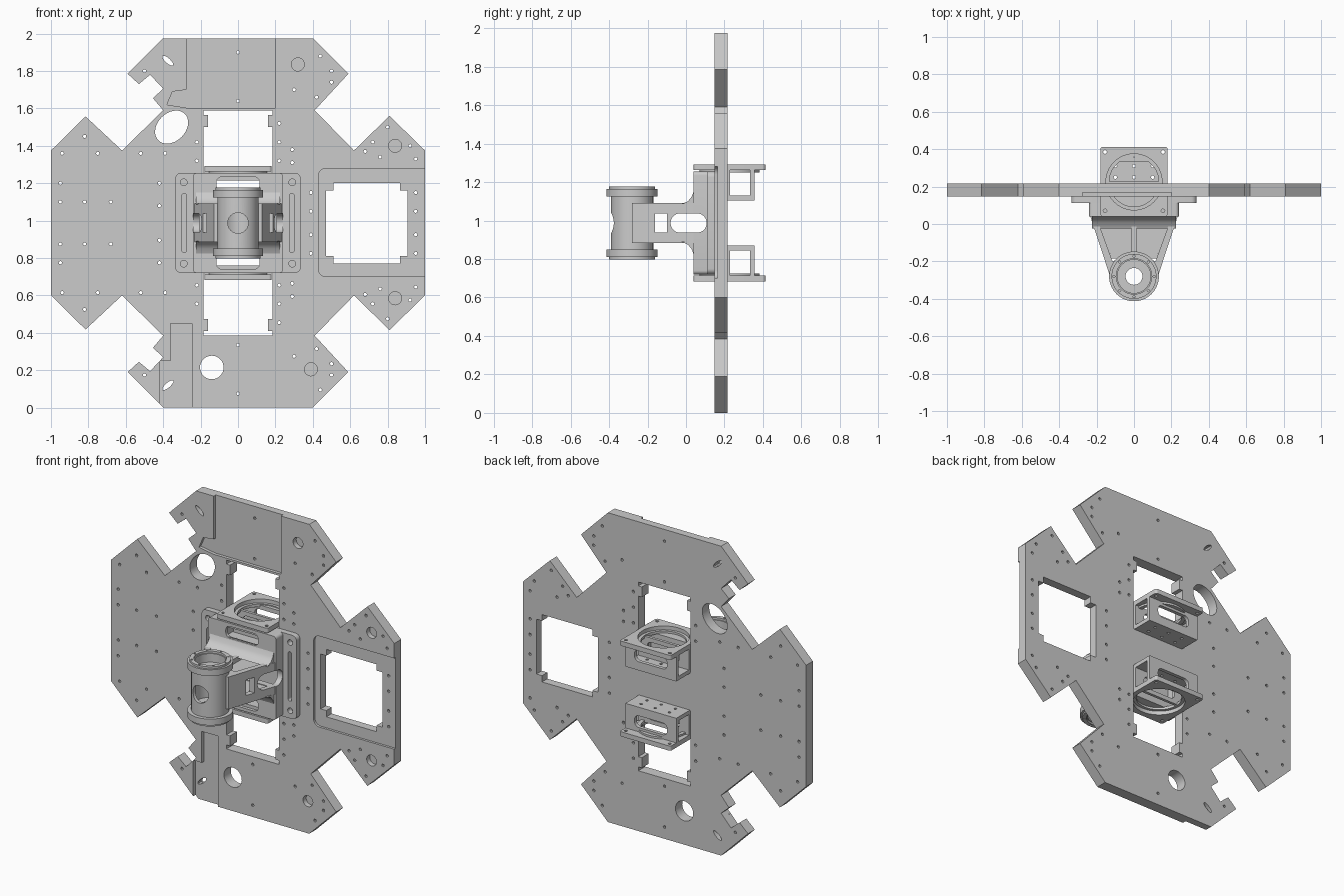
import bpy, bmesh
from math import sin, cos, pi, radians

if "Cube" in bpy.data.objects:
    bpy.data.objects.remove(bpy.data.objects["Cube"])

ZM = 1.975                      # upper and lower halves mirror as z -> ZM - z
MID = ZM / 2


def circle(u, v, r, n=12, r2=None, tilt=0):
    r2 = r2 or r
    pts = []
    for i in range(n):
        a, b = r * cos(2 * pi * i / n), r2 * sin(2 * pi * i / n)
        pts.append((u + a * cos(tilt) - b * sin(tilt), v + a * sin(tilt) + b * cos(tilt)))
    return pts


def rrect(u0, u1, v0, v1, r, n=5):
    pts = []
    for k, (cu, cv) in enumerate([(u1 - r, v1 - r), (u0 + r, v1 - r), (u0 + r, v0 + r), (u1 - r, v0 + r)]):
        for i in range(n + 1):
            a = pi / 2 * (k + i / n)
            pts.append((cu + r * cos(a), cv + r * sin(a)))
    return pts


def box(u0, u1, v0, v1):
    return [(u0, v0), (u1, v0), (u1, v1), (u0, v1)]


def flip(pts):
    return [(u, ZM - v) for u, v in pts]


def slab(name, axis, a, b, *loops):
    """Extrude an outline with holes along an axis, from a to b."""
    cu = bpy.data.curves.new(name, 'CURVE')
    cu.dimensions, cu.fill_mode, cu.extrude = '2D', 'BOTH', (b - a) / 2
    for loop in loops:
        sp = cu.splines.new('POLY')
        sp.points.add(len(loop) - 1)
        for p, (u, v) in zip(sp.points, loop):
            p.co = (u, v, 0, 1)
        sp.use_cyclic_u = True
    tmp = bpy.data.objects.new(name + "_curve", cu)
    bpy.context.collection.objects.link(tmp)
    dg = bpy.context.evaluated_depsgraph_get()
    me = bpy.data.meshes.new_from_object(tmp.evaluated_get(dg))
    bpy.data.objects.remove(tmp)
    bm = bmesh.new()
    bm.from_mesh(me)
    for vt in bm.verts:
        u, v, w = vt.co
        w += (a + b) / 2
        vt.co = {'x': (w, u, v), 'y': (u, w, v), 'z': (u, v, w)}[axis]
    bmesh.ops.remove_doubles(bm, verts=bm.verts, dist=1e-5)
    bmesh.ops.recalc_face_normals(bm, faces=bm.faces)
    bm.to_mesh(me)
    bm.free()
    ob = bpy.data.objects.new(name, me)
    bpy.context.collection.objects.link(ob)
    return ob


def cut(ob, *cutters):
    for c in cutters:
        m = ob.modifiers.new("cut", 'BOOLEAN')
        m.operation, m.solver, m.object = 'DIFFERENCE', 'EXACT', c
        dg = bpy.context.evaluated_depsgraph_get()
        me = bpy.data.meshes.new_from_object(ob.evaluated_get(dg))
        ob.modifiers.clear()
        ob.data = me
    for c in cutters:
        bpy.data.objects.remove(c)
    return ob


def mirror_z(ob):
    me = ob.data.copy()
    for v in me.vertices:
        v.co.z = ZM - v.co.z
    me.flip_normals()
    lower = bpy.data.objects.new(ob.name.replace("upper", "lower"), me)
    bpy.context.collection.objects.link(lower)


# Main plate outline: right half is symmetric, left half has corner notches
right_top = [(.40, ZM), (.59, 1.785), (.41, 1.59), (.62, 1.375), (.81, 1.56), (1, 1.375)]
left_top = [(-1, 1.375), (-.815, 1.557), (-.62, 1.375), (-.40, 1.59), (-.455, 1.655), (-.40, 1.705),
            (-.47, 1.78), (-.53, 1.73), (-.59, 1.785), (-.40, ZM)]
outline = right_top + flip(right_top)[::-1] + flip(left_top)[::-1] + left_top

# Large openings in the plate
opening = [(-.185, 1.11), (.185, 1.11), (.185, 1.50), (.16, 1.50), (.16, 1.565), (.185, 1.565), (.185, 1.59),
           (-.185, 1.59), (-.185, 1.565), (-.16, 1.565), (-.16, 1.50), (-.185, 1.50)]
x0, x1, z0, z1, t = .47, .905, .77, 1.20, .04
window = [(x0 + t, z0), (x1 - t, z0), (x1 - t, z0 + t), (x1, z0 + t), (x1, z1 - t), (x1 - t, z1 - t),
          (x1 - t, z1), (x0 + t, z1), (x0 + t, z1 - t), (x0, z1 - t), (x0, z0 + t), (x0 + t, z0 + t)]
loops = [outline, opening, flip(opening), window,
         circle(-.355, 1.50, .10, 36, .075, radians(45)), circle(-.14, .215, .063, 32),
         circle(-.375, 1.855, .038, 12, .013, radians(-42)), circle(-.375, .12, .038, 12, .013, radians(40))]

# Small screw holes, mirrored top to bottom
upper_holes = [(-.94, 1.36), (-.82, 1.45), (-.75, 1.36), (-.95, 1.2), (-.95, 1.1), (-.82, 1.1), (-.68, 1.1),
               (-.22, 1.32), (.22, 1.32), (-.22, 1.42), (.22, 1.42), (.22, 1.52), (.29, 1.31), (.29, 1.38),
               (0, 1.64), (0, 1.9), (.44, 1.88), (.5, 1.80), (.5, 1.74), (.42, 1.66), (.3, 1.7),
               (.80, 1.5), (.72, 1.42), (.92, 1.4), (.95, 1.33), (.76, 1.34), (.68, 1.37),
               (.95, 1.15), (.95, 1.05), (.39, 1.15), (.39, 1.05), (-.42, 1.2), (-.42, 1.08), (-.5, 1.80),
               (-.39, 1.36), (-.52, 1.36)]
for x, z in upper_holes:
    loops += [circle(x, z, .009, 8), circle(x, ZM - z, .009, 8)]
plate = slab("main_plate", 'y', .148, .217, *loops)

# Shallow recesses and blind dimples in the plate front
cut(plate,
    slab("top_recess", 'y', .1, .168, [(-.275, 2.1), (-.275, 1.70), (-.35, 1.69), (-.38, 1.62), (-.275, 1.603),
                                       (.2, 1.603), (.2, 2.1)]),
    slab("corner_recess", 'y', .1, .172, [(-.245, -.1), (-.245, .45), (-.36, .45), (-.36, .25),
                                          (-.42, .25), (-.42, -.1)]),
    slab("window_recess", 'y', .1, .163, rrect(.43, 1.2, .70, 1.28, .04)),
    slab("dimples", 'y', .1, .18, *[circle(x, z, .035, 20) for x, z in
                                    [(.32, 1.835), (.84, 1.40), (.84, .585), (.39, .205)]]))


def side_slot():
    return slab("side_slot", 'x', -.5, .5, rrect(-.08, .107, .937, 1.037, .049, 8))


# Mount: flange, hollow box and front wall
bolts = [circle(sx * .29, z, .018, 16) for sx in (-1, 1) for z in (1.205, ZM - 1.205)]
ribs = [rrect(min(s * .275, s * .3), max(s * .275, s * .3), .83, 1.145, .012) for s in (-1, 1)]
slab("mount_flange", 'y', .112, .148, rrect(-.335, .335, .72, 1.255, .03),
     box(-.205, .205, .76, 1.215), *bolts, *ribs)
cut(slab("mount_box", 'y', .06, .112, rrect(-.24, .24, .72, 1.255, .02),
         box(-.205, .205, .76, 1.215)), side_slot())
win = rrect(-.115, .115, 1.16, 1.235, .03)
cut(slab("mount_front_wall", 'y', .04, .06, rrect(-.24, .24, .72, 1.255, .02), win, flip(win)), side_slot())

# Tapered arm with pockets either side of a centre rib
pocket = [(.013, .02), (.195, .02), (.115, -.20), (.013, -.16)]
arm = slab("arm", 'z', MID - .103, MID + .103, [(-.235, .045), (.235, .045), (.128, -.28), (-.128, -.28)],
           pocket, [(-x, y) for x, y in pocket])
cut(arm, side_slot(), slab("arm_window", 'x', -.5, .5, box(-.16, -.1, .937, 1.037)),
    slab("arm_bore", 'z', .5, 1.5, circle(0, -.28, .1, 48)))
floor = slab("upper_arm_floor", 'z', 1.042, 1.06, [(-.2, .03), (.2, .03), (.12, -.185), (-.12, -.185)])
mirror_z(floor)
flare = slab("upper_arm_flare", 'x', -.225, .225, [(.045, 1.165), (.03, 1.125), (.01, 1.1), (-.025, 1.085),
                                                  (.045, 1.085)])
mirror_z(flare)

# Vertical bearing housing at the arm tip
c = (0, -.28)
cut(slab("bearing_housing", 'z', .81, ZM - .81, circle(*c, .11, 64), circle(*c, .09, 64)),
    slab("front_hole", 'y', -.6, -.3, circle(0, MID, .055, 32)))
for part in (
    slab("upper_housing_flange", 'z', 1.125, 1.165, circle(*c, .133, 64), circle(*c, .089, 64)),
    slab("upper_housing_rim", 'z', 1.165, 1.178, circle(*c, .12, 64), circle(*c, .095, 64),
         *[circle(.108 * cos(k * pi / 4), -.28 + .108 * sin(k * pi / 4), .006, 8) for k in range(8)]),
    slab("upper_bearing_disc", 'z', 1.09, 1.11, circle(*c, .092, 48), circle(*c, .045, 32)),
):
    mirror_z(part)

# Rear brackets: ring plate, solid plate and two walls with slots
ring_c = (0, .225)
corners = [circle(sx * .155, y, .01, 10) for sx in (-1, 1) for y in (.07, .385)]
inner_holes = [circle(x, y, .009, 10) for x in (-.1, 0, .1) for y in (.25, .31)]
for part in (
    slab("upper_bracket_ring_plate", 'z', 1.262, 1.292, rrect(-.18, .18, .04, .413, .015),
         circle(*ring_c, .15, 64), *corners),
    slab("upper_bracket_ring_lip", 'z', 1.25, 1.268, circle(*ring_c, .156, 64), circle(*ring_c, .132, 64)),
    slab("upper_bracket_inner_plate", 'z', 1.105, 1.13, box(-.18, .18, .21, .355), *inner_holes),
    slab("upper_bracket_back_wall", 'y', .332, .355, box(-.18, .18, 1.13, 1.262), win),
    slab("upper_bracket_front_wall", 'y', .21, .228, box(-.18, .18, 1.13, 1.262), win),
):
    mirror_z(part)

# Smooth round surfaces, keep hard edges crisp
bpy.ops.object.select_all(action='SELECT')
bpy.context.view_layer.objects.active = plate
bpy.ops.object.shade_smooth_by_angle(angle=radians(30))
